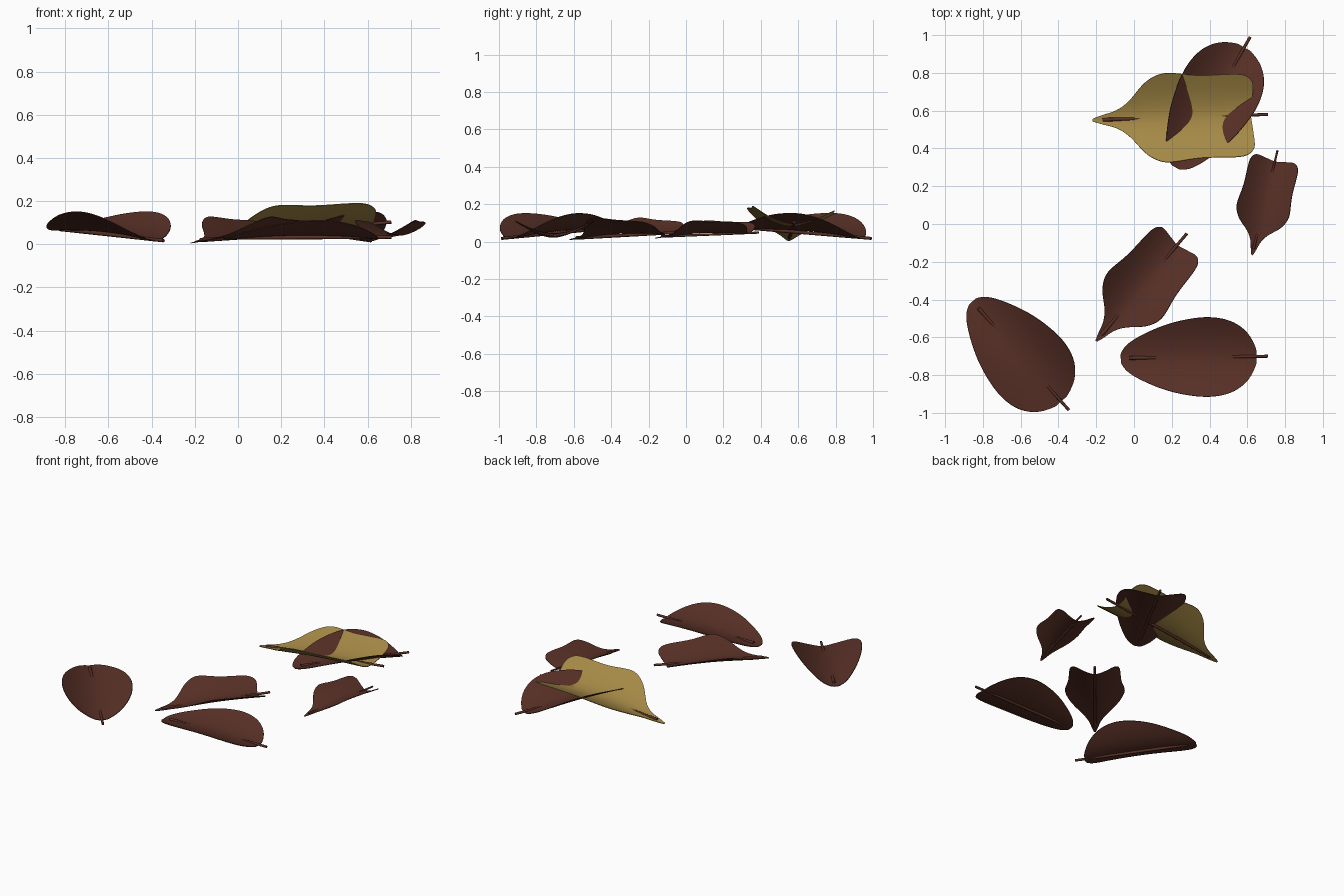
import bpy, math
from mathutils import Vector, Matrix

cube = bpy.data.objects.get("Cube")
if cube:
    bpy.data.objects.remove(cube, do_unlink=True)


def material(name, colour):
    m = bpy.data.materials.new(name)
    m.diffuse_color = (*colour, 1)
    m.use_nodes = True
    bsdf = m.node_tree.nodes["Principled BSDF"]
    bsdf.inputs["Base Color"].default_value = (*colour, 1)
    bsdf.inputs["Roughness"].default_value = 0.8
    return m


BROWN = material("russet_brown", (0.095, 0.029, 0.019))
GOLD = material("dull_gold", (0.37, 0.245, 0.06))

# Outlines: (position along the blade, share of the greatest half width)
EGG = [(0, .12), (.03, .3), (.1, .48), (.24, .71), (.37, .87), (.51, .97),
       (.65, 1.02), (.79, .95), (.89, .77), (.96, .52), (1, .2)]
LOBED = [(0, .03), (.07, .12), (.15, .18), (.24, .4), (.32, .78), (.4, .96),
         (.47, 1.03), (.56, .99), (.67, .93), (.8, .94), (.9, .95), (.97, .92), (1.01, .75)]
ACROSS = 8


def finish(obj, mat):
    obj.data.materials.append(mat)
    bpy.ops.object.select_all(action='DESELECT')
    obj.select_set(True)
    bpy.context.view_layer.objects.active = obj
    if obj.modifiers:
        bpy.ops.object.convert(target='MESH')
    bpy.ops.object.shade_smooth_by_angle(angle=math.radians(45))


def leaf(name, tip, stem_end, outline, half_width, lift, mat=BROWN,
         notch=0.0, tilt=0.0, taper=0.0, stem_radius=.01):
    tip, stem_end = Vector(tip), Vector(stem_end)
    total = (stem_end - tip).length
    length = total * .92
    forward = (stem_end - tip).normalized()
    side = Vector((0, 0, 1)).cross(forward).normalized()
    up = forward.cross(side)
    frame = Matrix((forward, side, up)).transposed().to_4x4()
    frame.translation = tip

    # Cupped blade, arched slightly over its stem
    verts, faces = [], []
    for t, w in outline:
        w *= 1 - taper * max(0, t - .5) * 2
        for j in range(ACROSS + 1):
            v = 2 * j / ACROSS - 1
            s = v * w
            x = length * (t - notch * (1 - abs(v)) * max(0, t - .8) * 5)
            z = lift * abs(s) ** 1.7 * (1 + tilt * s) + .016 * math.sin(math.pi * min(t, 1)) - .002
            verts.append(frame @ Vector((x, s * half_width, z)))
    row = ACROSS + 1
    for i in range(len(outline) - 1):
        for j in range(ACROSS):
            a = i * row + j
            faces.append((a, a + row, a + row + 1, a + 1))
    mesh = bpy.data.meshes.new(name + "_blade")
    mesh.from_pydata(verts, [], faces)
    blade = bpy.data.objects.new(name + "_blade", mesh)
    bpy.context.collection.objects.link(blade)
    sub = blade.modifiers.new("smooth", 'SUBSURF')
    sub.levels = sub.render_levels = 2
    thick = blade.modifiers.new("thickness", 'SOLIDIFY')
    thick.thickness = .004
    thick.offset = 0
    finish(blade, mat)

    # Straight stem, from near the tip to beyond the broad end
    start = tip + forward * total * .06 + up * .006
    stop = stem_end + up * .003
    bpy.ops.mesh.primitive_cone_add(
        vertices=8, radius1=stem_radius, radius2=stem_radius * .8,
        depth=(stop - start).length, location=(start + stop) / 2,
        rotation=(stop - start).to_track_quat('Z', 'Y').to_euler())
    stem = bpy.context.object
    stem.name = name + "_stem"
    finish(stem, BROWN)


# Egg-shaped leaves
leaf("left_egg_leaf", (-.855, -.41, .068), (-.345, -.985, .014), EGG, .22, .1)
leaf("front_egg_leaf", (-.07, -.71, .025), (.71, -.70, .03), EGG, .21, .07)
leaf("back_egg_leaf", (.22, .30, .07), (.615, .99, .014), EGG, .215, .1)

# Lobed leaves with pointed tips
leaf("gold_leaf", (-.22, .55, .008), (.71, .58, .1), LOBED, .233, .1, GOLD,
     notch=.03, tilt=-.15)
leaf("middle_leaf", (-.2, -.62, .012), (.28, -.05, .045), LOBED, .185, .085,
     notch=.04, taper=.12)
leaf("small_leaf", (.625, -.165, .02), (.76, .39, .045), LOBED, .14, .065,
     notch=.04, stem_radius=.007)
